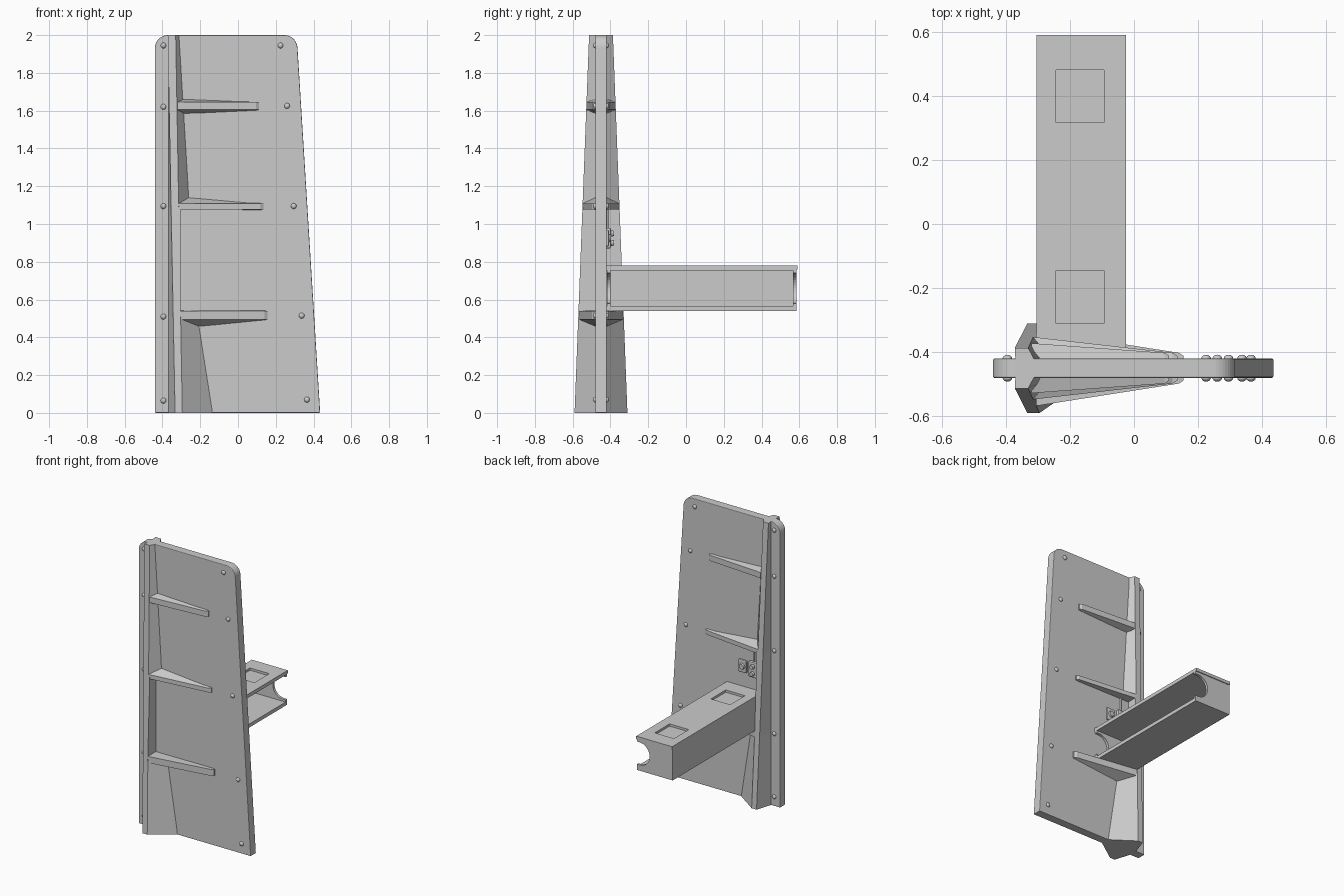
import bpy, bmesh
from math import sin, cos, pi
from mathutils import Matrix, Vector

if "Cube" in bpy.data.objects:
    bpy.data.objects.remove(bpy.data.objects["Cube"])

YC = -0.45   # centre plane of the upright panel
T = 0.03     # half thickness of the panel


def make(name, bm, bevel=0, smooth=False):
    bmesh.ops.recalc_face_normals(bm, faces=bm.faces)
    me = bpy.data.meshes.new(name)
    bm.to_mesh(me)
    bm.free()
    ob = bpy.data.objects.new(name, me)
    bpy.context.collection.objects.link(ob)
    if smooth:
        for p in me.polygons:
            p.use_smooth = True
    if bevel:
        m = ob.modifiers.new("bevel", 'BEVEL')
        m.width = bevel
        m.segments = 2
        m.limit_method = 'ANGLE'
    return ob


def loft(bm, rings):
    """Skin equal-length closed rings and cap both ends."""
    vs = [[bm.verts.new(p) for p in r] for r in rings]
    n = len(vs[0])
    for a, b in zip(vs, vs[1:]):
        for i in range(n):
            j = (i + 1) % n
            bm.faces.new((a[i], a[j], b[j], b[i]))
    bm.faces.new(vs[0])
    bm.faces.new(vs[-1])


def extrude_xz(bm, pts, y0, y1):
    loft(bm, [[(x, y, z) for x, z in pts] for y in (y0, y1)])


def box(bm, x0, x1, y0, y1, z0, z1):
    extrude_xz(bm, [(x0, z0), (x1, z0), (x1, z1), (x0, z1)], y0, y1)


def arc(cx, cz, r, a0, a1, n):
    return [(cx + r * cos(a0 + (a1 - a0) * i / n),
             cz + r * sin(a0 + (a1 - a0) * i / n)) for i in range(n + 1)]


# Tapered panel with rounded upper corners
bm = bmesh.new()
R = 0.07
outline = [(-0.44, 0), (0.435, 0)]
outline += arc(0.245, 2 - R, R, 0.06, pi / 2, 10)
outline += arc(-0.44 + R, 2 - R, R, pi / 2, pi, 10)
extrude_xz(bm, outline, YC - T, YC + T)
make("upright_panel", bm, 0.004)


# Vertical spine: three bays, each with its own flare toward the panel
def spine_ring(z, flare):
    t = z / 2
    d = 0.14 - 0.077 * t
    b = -0.333 - 0.039 * t
    c = -0.295 - 0.035 * t if flare != -0.305 else -0.305
    half = [(-0.37, 0.025), (b, d), (c, d), (flare, 0.025)]
    return [(x, YC + y, z) for x, y in half] + \
           [(x, YC - y, z) for x, y in reversed(half)]


bays = {"lower": (0, -0.13, 0.51, -0.21), "middle": (0.51, -0.305, 1.09, -0.305),
        "upper": (1.09, -0.255, 2.0, -0.31)}
for nm, (z0, f0, z1, f1) in bays.items():
    bm = bmesh.new()
    loft(bm, [spine_ring(z0, f0), spine_ring(z1, f1)])
    make(nm + "_spine", bm)

# Horizontal ribs: outer edge z range, root z range, tip x, root depth
ribs = {"upper": (1.605, 1.645, 1.58, 1.665, 0.11, 0.078),
        "middle": (1.078, 1.108, 1.076, 1.15, 0.135, 0.098),
        "lower": (0.495, 0.54, 0.445, 0.541, 0.155, 0.12)}
for nm, (o0, o1, i0, i1, tip, dep) in ribs.items():
    bm = bmesh.new()
    for s in (-1, 1):
        def ring(x, d, lo, hi):
            yi, yo = YC + s * 0.02, YC + s * d
            return [(x, yi, lo), (x, yo, o0), (x, yo, o1), (x, yi, hi)]
        loft(bm, [ring(-0.32, dep, i0, i1),
                  ring(tip - 0.015, 0.048, o0 - 0.005, o1 + 0.003),
                  ring(tip, 0.038, o0, o1)])
    make(nm + "_rib", bm)

# Domed bolts on both panel faces
bm = bmesh.new()
bolts = [(-0.395, z) for z in (1.945, 1.62, 1.095, 0.51, 0.065)]
bolts += [(0.225, 1.945), (0.26, 1.625), (0.295, 1.095), (0.337, 0.515), (0.365, 0.07)]
for x, z in bolts:
    for s in (-1, 1):
        bmesh.ops.create_uvsphere(bm, u_segments=14, v_segments=8, radius=1,
                                  matrix=Matrix.Translation((x, YC + s * T, z)) @
                                  Matrix.Diagonal((0.015, 0.012, 0.015, 1)))
make("panel_bolts", bm, smooth=True)

# Hollow beam: channel open toward +x
X0, X1, Z0, Z1, W = -0.305, -0.025, 0.54, 0.78, 0.025
bm = bmesh.new()
extrude_xz(bm, [(X0, Z0), (X1, Z0), (X1, Z0 + W), (X0 + W, Z0 + W),
                (X0 + W, Z1 - W), (X1, Z1 - W), (X1, Z1), (X0, Z1)], -0.425, 0.583)
beam = make("beam_channel", bm)

# Square recesses sunk into the top of the beam
bm = bmesh.new()
for y in (-0.31, 0.316):
    box(bm, -0.243, -0.093, y, y + 0.165, Z1 - 0.016, Z1 + 0.05)
cutter = make("recess_cutter", bm)
cutter.hide_render = True
cutter.hide_viewport = True
m = beam.modifiers.new("recess", 'BOOLEAN')
m.object = cutter
m.solver = 'EXACT'
bpy.context.view_layer.update()
dg = bpy.context.evaluated_depsgraph_get()
beam_mesh = bpy.data.meshes.new_from_object(beam.evaluated_get(dg))
beam.modifiers.clear()
beam.data = beam_mesh
bpy.data.objects.remove(cutter)

# Rim along the free end of the beam top
bm = bmesh.new()
box(bm, X0, X1, 0.58, 0.59, Z1 - 0.022, Z1)
make("beam_end_rim", bm)

# End plates with a round notch on the open side
bm = bmesh.new()
notch = arc(X1 - 0.02, 0.66, 0.08, 3 * pi / 2, pi / 2, 16)
plate = [(X0, Z0), (X1, Z0), (X1, 0.58)] + notch + [(X1, 0.74), (X1, Z1 - 0.002), (X0, Z1 - 0.002)]
for y in (-0.418, 0.566):
    extrude_xz(bm, plate, y, y + 0.018)
make("beam_end_plates", bm)

# Small switch boxes on the back face above the beam
bm = bmesh.new()
F = YC + T
box(bm, -0.275, -0.205, F - 0.005, F + 0.022, 0.87, 0.98)
box(bm, -0.185, -0.12, F - 0.005, F + 0.012, 0.88, 0.97)
make("switch_boxes", bm, 0.008)

bm = bmesh.new()
for z in (0.9, 0.95):
    bmesh.ops.create_cone(bm, cap_ends=True, segments=16, radius1=0.017, radius2=0.014, depth=0.02,
                          matrix=Matrix.Translation((-0.24, F + 0.028, z)) @ Matrix.Rotation(-pi / 2, 4, 'X'))
bmesh.ops.create_cone(bm, cap_ends=True, segments=16, radius1=0.022, radius2=0.018, depth=0.012,
                      matrix=Matrix.Translation((-0.152, F + 0.016, 0.925)) @ Matrix.Rotation(-pi / 2, 4, 'X'))
make("switch_buttons", bm)

# Cable conduit rising from the larger box
bm = bmesh.new()
bmesh.ops.create_cone(bm, cap_ends=True, segments=12, radius1=0.006, radius2=0.006, depth=0.11,
                      matrix=Matrix.Translation((-0.24, F + 0.006, 1.03)))
make("cable_conduit", bm)
